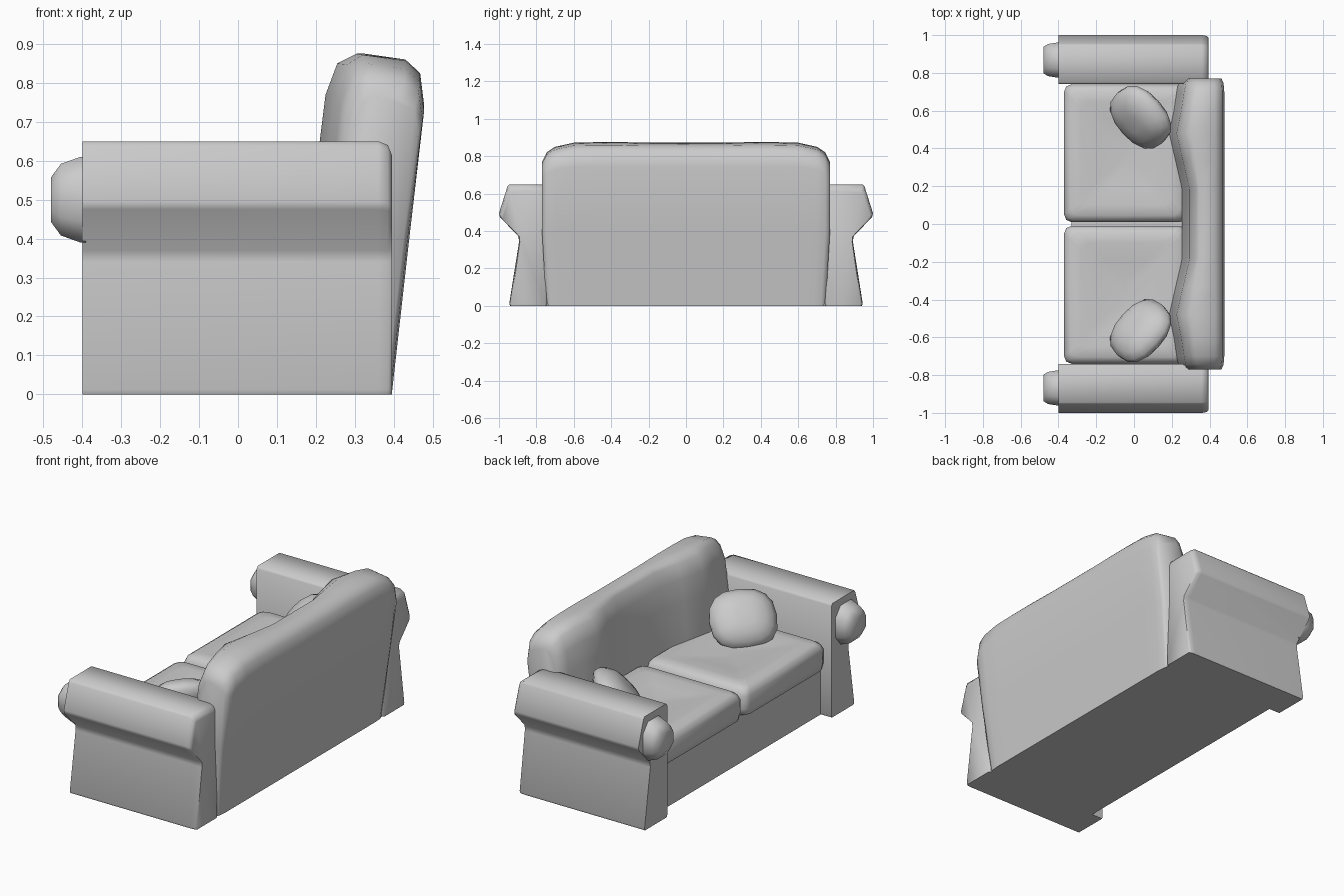
import bpy, bmesh, math
from mathutils import Matrix, Vector

if "Cube" in bpy.data.objects:
    bpy.data.objects.remove(bpy.data.objects["Cube"])


def loft(name, rings, matrix=Matrix(), angle=38):
    """Skin a list of equal-length closed rings and cap both ends."""
    n = len(rings[0])
    bm = bmesh.new()
    vs = [[bm.verts.new(matrix @ Vector(p)) for p in r] for r in rings]
    for a, b in zip(vs, vs[1:]):
        for i in range(n):
            j = (i + 1) % n
            bm.faces.new((a[i], a[j], b[j], b[i]))
    bm.faces.new(vs[0][::-1])
    bm.faces.new(vs[-1])
    bmesh.ops.recalc_face_normals(bm, faces=bm.faces)
    me = bpy.data.meshes.new(name)
    bm.to_mesh(me)
    bm.free()
    me.shade_smooth()
    me.set_sharp_from_angle(angle=math.radians(angle))
    ob = bpy.data.objects.new(name, me)
    bpy.context.collection.objects.link(ob)
    return ob


def rounded_rect(cx, cy, hx, hy, r, z):
    """Rectangle ring with three points on every corner."""
    r = min(r, hx, hy) * 0.99
    pts = []
    for q, (sx, sy) in enumerate([(1, 1), (-1, 1), (-1, -1), (1, -1)]):
        for k in range(3):
            a = math.radians(90 * q + 45 * k)
            pts.append((cx + sx * (hx - r) + r * math.cos(a),
                        cy + sy * (hy - r) + r * math.sin(a), z))
    return pts


def superellipse(h, z, n=16, e=0.8):
    """Square-ish ring for the pillows."""
    pts = []
    for i in range(n):
        c, s = math.cos(math.tau * i / n), math.sin(math.tau * i / n)
        pts.append((.92 * h * math.copysign(abs(c) ** e, c), h * math.copysign(abs(s) ** e, s), z))
    return pts


# Seat base
loft("seat_base", [[(x, y, z) for x, y in ((-.33, -.745), (.385, -.745), (.385, .745), (-.33, .745))]
                   for z in (0, .31)])

# Backrest: side profile (x, z), lofted along y with a bulge on each half
profile = [(.395, 0), (.44, .40), (.478, .745), (.468, .825), (.43, .86), (.305, .875),
           (.255, .85), (.225, .77), (.21, .65), (.185, .42), (.17, 0)]
stations = [(.77, .77, .07, .015), (.745, .82, .05, .004), (.70, .85, .04, 0), (.60, .872, .025, 0),
            (.48, .875, 0, 0), (.33, .875, .035, 0), (.18, .872, .07, 0)]
stations += [(-y, t, d, b) for y, t, d, b in reversed(stations)]
rings = []
for y, top, dent, back_in in stations:
    ring = []
    for i, (x, z) in enumerate(profile):
        x += dent * (.6 if i == 5 else 1) if i >= 5 else -back_in
        if z > .42:
            z = .42 + (z - .42) * (top - .42) / .455
        ring.append((x, y * (.97 + .03 * min(1, z / .2)), z))
    rings.append(ring)
loft("backrest", rings, angle=75)

# Arms and their rolled front ends
arm_profile = [(.745, 0), (.94, 0), (.945, .012), (.893, .34), (.895, .37), (.995, .475),
               (1.0, .495), (.955, .637), (.945, .65), (.75, .65), (.74, .637), (.74, .012)]
for side, s in (("left", 1), ("right", -1)):
    rings = []
    for x, inset in ((-.40, 0), (.36, 0), (.385, .01), (.395, .035)):
        rings.append([(x, s * (.85 + (y - .85) * (1 - inset * 3)),
                       z - inset * max(0, (z - .4) / .25)) for y, z in arm_profile])
    loft(side + "_arm", rings, angle=62)

    rings = []
    for x, hy, hz in ((-.39, .093, .11), (-.405, .093, .11), (-.455, .085, .092), (-.48, .07, .058)):
        oct_pts = [(1, .5), (.5, 1), (-.5, 1), (-1, .5), (-1, -.5), (-.5, -1), (.5, -1), (1, -.5)]
        rings.append([(x, s * .868 + hy * a, .50 + hz * b) for a, b in oct_pts])
    loft(side + "_arm_roll_end", rings, angle=60)

    # Seat cushion with a rounded rim and a slightly sunken top
    steps = [(.03, .26), (.006, .275), (0, .31), (0, .385), (.012, .415), (.035, .43),
             (.09, .432), (.18, .42), (.30, .41)]
    loft(side + "_seat_cushion",
         [rounded_rect(-.045, s * .375, .325 - i, .365 - i, .04, z) for i, z in steps], angle=60)

    # Throw pillow leaning against the back, turned toward the middle
    m = (Matrix.Translation((.035, s * .565, .512))
         @ Matrix.Rotation(math.radians(180 + s * 42), 4, 'Z')
         @ Matrix.Rotation(math.radians(46), 4, 'Y'))
    half = [(.05, .08), (.11, .07), (.15, .045), (.178, .014)]
    layers = [(h, -z) for h, z in half] + [(h, z) for h, z in reversed(half)]
    loft(side + "_throw_pillow", [superellipse(h, z) for h, z in layers], m, angle=60)
